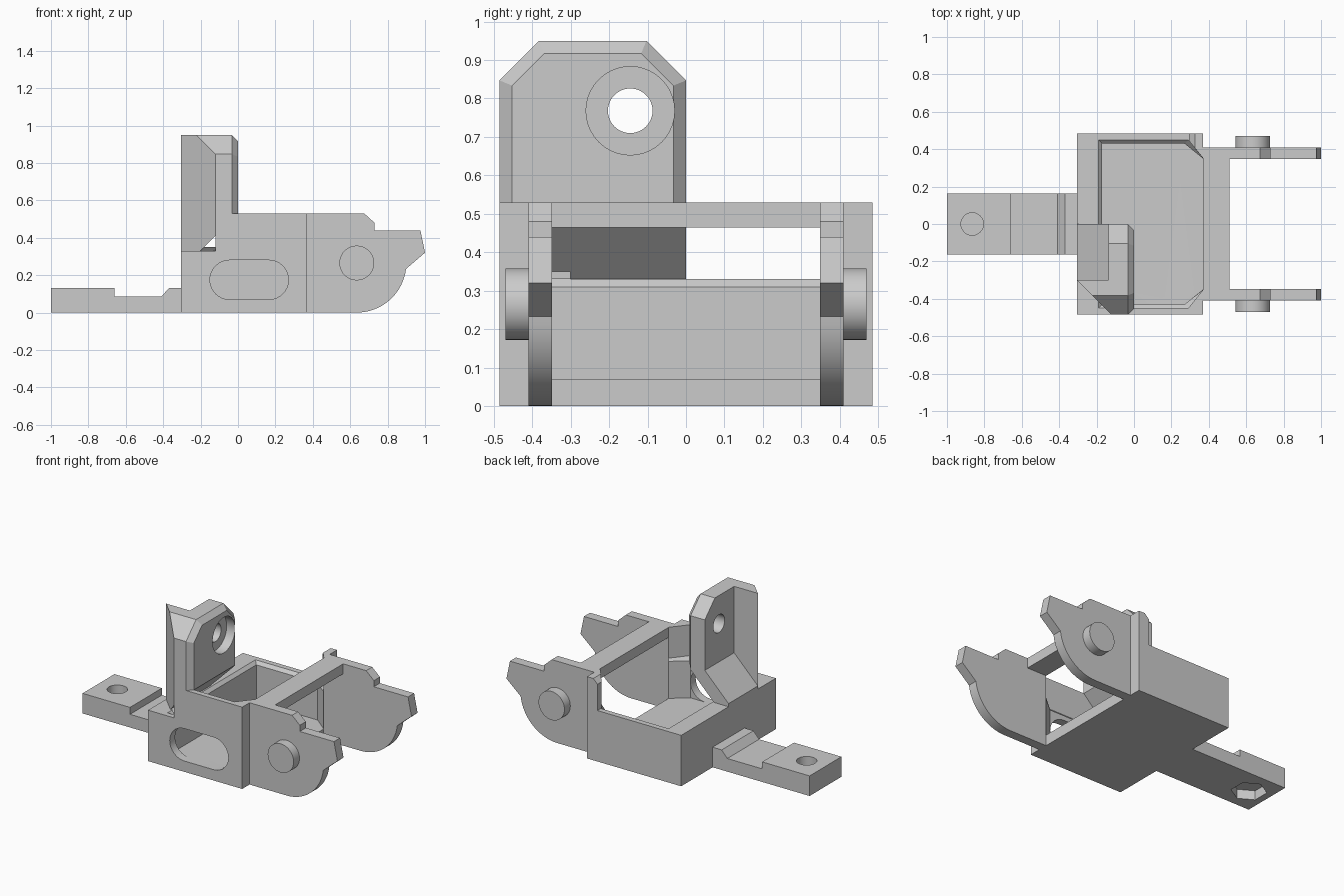
import bpy, bmesh, math
from mathutils import Vector

cube = bpy.data.objects.get("Cube")
if cube:
    bpy.data.objects.remove(cube, do_unlink=True)

grey = bpy.data.materials.new("plain grey")
grey.use_nodes = True
grey.diffuse_color = (0.6, 0.6, 0.6, 1)
grey.node_tree.nodes["Principled BSDF"].inputs["Base Color"].default_value = (0.6, 0.6, 0.6, 1)


def finish(name, bm):
    bmesh.ops.recalc_face_normals(bm, faces=bm.faces[:])
    mesh = bpy.data.meshes.new(name)
    bm.to_mesh(mesh)
    bm.free()
    mesh.materials.append(grey)
    obj = bpy.data.objects.new(name, mesh)
    bpy.context.collection.objects.link(obj)
    return obj


def loft(name, rings):
    """Closed solid through rings of equal point count."""
    bm = bmesh.new()
    loops = [[bm.verts.new(p) for p in ring] for ring in rings]
    n = len(loops[0])
    for a, b in zip(loops, loops[1:]):
        for i in range(n):
            j = (i + 1) % n
            bm.faces.new((a[i], a[j], b[j], b[i]))
    bm.faces.new(loops[0][::-1])
    bm.faces.new(loops[-1])
    return finish(name, bm)


def prism(name, points, axis, low, high):
    """Extrude a 2D profile along an axis; points use the other two axes in order."""
    def ring(v):
        return [tuple(p[:axis]) + (v,) + tuple(p[axis:]) for p in points]
    return loft(name, [ring(low), ring(high)])


def box(name, x, y, z):
    return prism(name, [(x[0], y[0]), (x[1], y[0]), (x[1], y[1]), (x[0], y[1])], 2, *z)


def disc(cx, cy, r, n=40, start=0.0):
    return [(cx + r * math.cos(start + math.tau * i / n),
             cy + r * math.sin(start + math.tau * i / n)) for i in range(n)]


def arc(cx, cy, r, a0, a1, n=16):
    return [(cx + r * math.cos(math.radians(a0 + (a1 - a0) * i / n)),
             cy + r * math.sin(math.radians(a0 + (a1 - a0) * i / n))) for i in range(n + 1)]


def cut(obj, cutter, keep=False):
    mod = obj.modifiers.new("cut", 'BOOLEAN')
    mod.operation, mod.solver, mod.object = 'DIFFERENCE', 'EXACT', cutter
    bpy.context.view_layer.objects.active = obj
    bpy.ops.object.modifier_apply(modifier=mod.name)
    if not keep:
        bpy.data.objects.remove(cutter, do_unlink=True)


def trim(obj, planes):
    """Slice off everything in front of each (point, normal) plane."""
    bm = bmesh.new()
    bm.from_mesh(obj.data)
    for point, normal in planes:
        bmesh.ops.bisect_plane(bm, geom=bm.verts[:] + bm.edges[:] + bm.faces[:],
                               plane_co=point, plane_no=Vector(normal).normalized(), clear_outer=True)
        bmesh.ops.holes_fill(bm, edges=[e for e in bm.edges if e.is_boundary])
    bmesh.ops.recalc_face_normals(bm, faces=bm.faces[:])
    bm.to_mesh(obj.data)
    bm.free()


def smooth(obj):
    bpy.ops.object.select_all(action='DESELECT')
    obj.select_set(True)
    bpy.context.view_layer.objects.active = obj
    bpy.ops.object.shade_smooth_by_angle(angle=math.radians(25))


LEFT, RIGHT, SIDE, RIM = -0.305, 0.37, 0.485, 0.33
TOP = 0.53

# Tray body with raised front wall and rear post
tray = box("tray", (LEFT, RIGHT), (-SIDE, SIDE), (0, RIM))
front_wall = box("front_wall", (-0.12, RIGHT), (-SIDE, -0.3), (RIM, TOP))
rear_post = prism("rear_post", [(0.295, RIM), (RIGHT, RIM), (RIGHT, TOP), (0.325, TOP), (0.295, 0.5)],
                  1, 0.3, SIDE)


# Pocket, open towards the arms, with a bevelled rim
def pocket_ring(z, grow):
    half = [(-0.17 - grow, 0.43 + grow), (0.27 + grow, 0.43 + grow), (0.375, 0.345), (0.6, 0.345)]
    return [(x, y, z) for x, y in half] + [(x, -y, z) for x, y in half[::-1]]


pocket = loft("pocket_cutter", [pocket_ring(0.07, 0), pocket_ring(0.31, 0),
                                pocket_ring(RIM, 0.02), pocket_ring(1, 0.02)])
for part in (tray, front_wall, rear_post):
    cut(part, pocket, keep=True)
bpy.data.objects.remove(pocket, do_unlink=True)

# Rounded slot through the front wall
slot = arc(0.165, 0.175, 0.105, -90, 90) + arc(-0.045, 0.175, 0.105, 90, 270)
cut(tray, prism("slot_cutter", slot, 1, -0.6, -0.35))
smooth(tray)

# Cross bar between the arms
box("cross_bar", (RIGHT, 0.51), (-0.35, 0.35), (0.465, TOP))

# Side arms with pivot pins
arm_profile = ([(RIGHT, 0)] + arc(0.635, 0.265, 0.265, -90, -7) +
               [(1, 0.32), (0.975, 0.44), (0.73, 0.44), (0.73, 0.48), (0.675, TOP), (RIGHT, TOP)])
for side, word in ((-1, "front"), (1, "rear")):
    smooth(prism(word + "_arm", arm_profile, 1, *sorted((side * 0.348, side * 0.41))))
    smooth(prism(word + "_pin", disc(0.635, 0.265, 0.093), 1, *sorted((side * 0.4, side * 0.47))))

# Upright bracket with sloped underside and bevelled edges
upright = box("upright_bracket", (LEFT, 0), (-SIDE, 0), (0.31, 0.95))
bevel = 0.033
trim(upright, [
    ((0, 0, TOP), (1, 0, -1)),
    ((LEFT, -0.3, 0), (-1, -1, 0)),
    ((0, -SIDE, 0.847), (0, -1, 1)),
    ((0, 0, 0.847), (0, 1, 1)),
    ((-bevel, -SIDE, 0), (1, -1, 0)),
    ((-bevel, 0, 0), (1, 1, 0)),
    ((-bevel, 0, 0.95), (1, 0, 1)),
    ((-bevel, -SIDE, 0.847), (1, -0.707, 0.707)),
    ((-bevel, 0, 0.847), (1, 0.707, 0.707)),
])
cut(upright, prism("notch_cutter", [(-0.4, 0.255), (-0.135, 0.52), (-0.135, 1.1), (-0.4, 1.1)], 1, -0.3, 0.1))
cut(upright, prism("bore_cutter", disc(-0.145, 0.768, 0.058), 0, -0.5, 0.1))
cut(upright, prism("counterbore_cutter", disc(-0.145, 0.768, 0.115), 0, -0.06, 0.1))
smooth(upright)

# Flared foot below the bracket corner
foot = box("bracket_foot", (LEFT, -0.12), (-SIDE, -0.3), (RIM, 0.35))
trim(foot, [((LEFT, -0.3, 0.35), (-1, -1, -1))])

# Tail tab with screw hole above and hexagonal recess below
tail = prism("tail_tab", [(-1, 0), (LEFT, 0), (LEFT, 0.13), (-0.37, 0.13), (-0.41, 0.085),
                          (-0.66, 0.085), (-0.66, 0.13), (-1, 0.13)], 1, -0.163, 0.163)
cut(tail, prism("screw_cutter", disc(-0.865, 0, 0.06), 2, 0.07, 0.3))
cut(tail, prism("nut_cutter", disc(-0.865, 0, 0.105, 6, math.pi / 2), 2, -0.1, 0.06))
smooth(tail)
